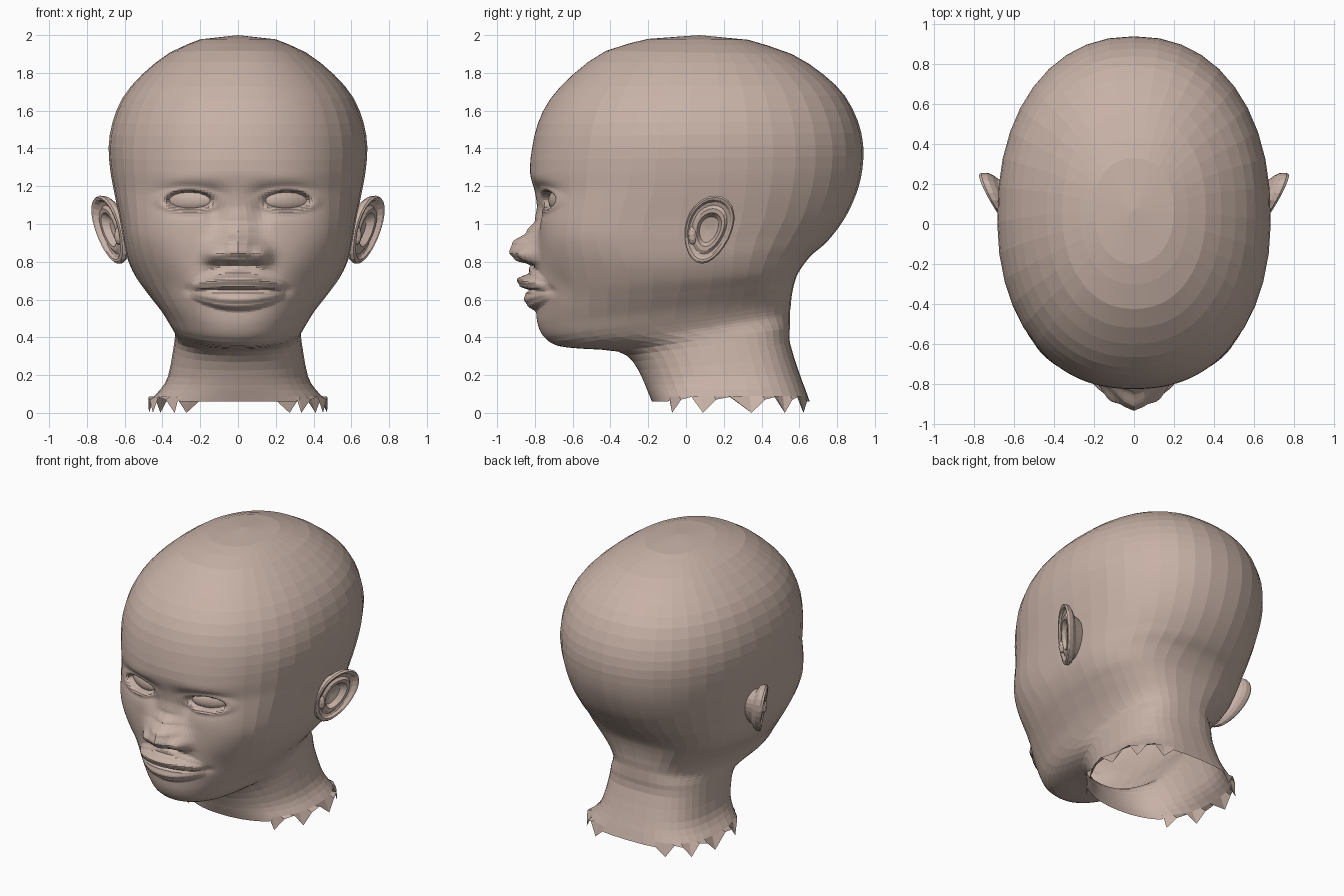
import bpy, bmesh, math
from math import sin, cos, pi, exp, sqrt
from mathutils import Vector, Matrix

cube = bpy.data.objects.get("Cube")
if cube:
    bpy.data.objects.remove(cube, do_unlink=True)

skin = bpy.data.materials.new("warm beige skin")
skin.use_nodes = True
skin.diffuse_color = (0.57, 0.44, 0.38, 1)
skin.node_tree.nodes["Principled BSDF"].inputs["Base Color"].default_value = skin.diffuse_color


def finish(name, bm):
    """Turn a bmesh into a flat shaded skin object."""
    bmesh.ops.recalc_face_normals(bm, faces=bm.faces)
    mesh = bpy.data.meshes.new(name)
    bm.to_mesh(mesh)
    bm.free()
    mesh.materials.append(skin)
    obj = bpy.data.objects.new(name, mesh)
    bpy.context.scene.collection.objects.link(obj)
    return obj


def bridge(bm, rings):
    """Join closed rings of vertices with quads."""
    for low, high in zip(rings, rings[1:]):
        n = len(low)
        for i in range(n):
            j = (i + 1) % n
            bm.faces.new((low[i], low[j], high[j], high[i]))


def fan(bm, ring, point):
    tip = bm.verts.new(point)
    for a, b in zip(ring, ring[1:] + ring[:1]):
        bm.faces.new((a, b, tip))


def smooth(t):
    t = max(0.0, min(1.0, t))
    return t * t * (3 - 2 * t)


def table(points, t):
    """Smooth lookup in a descending table of (position, value)."""
    for (a, va), (b, vb) in zip(points, points[1:]):
        if b <= t <= a:
            return va + (vb - va) * smooth((a - t) / (a - b))
    return 0.0


def bump(x, z, cx, cz, sx, sz):
    return exp(-((x - cx) / sx) ** 2 - ((z - cz) / sz) ** 2)


# Tilted rings from neck to crown: front y, z, back y, z, half width, widest y
RINGS = [
    (-.18, .06, .655, .06, .475, .25), (-.205, .12, .63, .13, .41, .23),
    (-.23, .18, .60, .21, .37, .21), (-.28, .27, .55, .37, .345, .18),
    (-.36, .325, .55, .45, .335, .15), (-.55, .34, .55, .50, .335, .06),
    (-.68, .355, .55, .53, .345, 0), (-.75, .40, .555, .57, .37, -.04),
    (-.785, .47, .56, .62, .41, -.03), (-.795, .56, .575, .69, .475, -.01),
    (-.80, .66, .60, .75, .535, .01), (-.79, .77, .66, .83, .58, .02),
    (-.785, .90, .75, .91, .605, .02), (-.785, 1.03, .84, 1.03, .627, .03),
    (-.80, 1.16, .905, 1.17, .655, .03), (-.826, 1.28, .935, 1.30, .677, .03),
    (-.815, 1.40, .938, 1.42, .685, .03), (-.785, 1.53, .91, 1.545, .665, .04),
    (-.72, 1.66, .84, 1.68, .61, .05), (-.60, 1.79, .73, 1.79, .51, .06),
    (-.425, 1.916, .56, 1.90, .36, .07), (-.20, 1.98, .33, 1.975, .2, .07),
]

NOSE = [(1.1, 0), (1.02, .015), (.96, .06), (.9, .135), (.85, .15),
        (.81, .12), (.78, .03), (.74, 0)]
LIPS = [(.79, 0), (.745, .035), (.707, .1), (.668, .08), (.65, .03),
        (.632, .05), (.6, .06), (.57, .045), (.53, 0)]
EYE_X, EYE_Z = .26, 1.125


def face_relief(x, z):
    """Forward push that models nose, lips, sockets and eyelids."""
    x = abs(x)
    width = .055 + .055 * smooth((1.08 - z) / .2)
    out = table(NOSE, z) * exp(-(x / width) ** 2)
    # nostril wings and openings
    out += .06 * bump(x, z, .125, .835, .05, .045)
    out -= .02 * bump(x, z, .065, .785, .035, .018)
    # lips narrowing to the mouth corners
    t = x / .25
    if t < 1:
        out += table(LIPS, .65 + (z - .65) / (1 - .6 * t * t)) * (1 - t * t) ** .85
    out -= .012 * bump(x, z, .26, .65, .03, .025)
    # hollow of the lower cheek
    out -= .015 * bump(x, z, .34, .67, .08, .08)
    # eye sockets, inner corners and brow
    out -= .055 * bump(x, z, .25, 1.135, .14, .07)
    out -= .03 * bump(x, z, .13, 1.08, .055, .09)
    out += .008 * bump(x, z, .25, 1.23, .16, .04)
    # eyelid rim and opening
    d = sqrt(((x - EYE_X) / .118) ** 2 + ((z - EYE_Z) / .046) ** 2)
    out += .014 * exp(-((d - 1.25) / .32) ** 2)
    out -= .05 * smooth((1.08 - d) / .3)
    return out


def spline(a, b, c, d, t):
    """Curve through four table rows, between b and c."""
    return [.5 * (2 * q + (r - p) * t + (2 * p - 5 * q + 4 * r - s) * t * t
                  + (3 * q - p - 3 * r + s) * t ** 3) for p, q, r, s in zip(a, b, c, d)]


# Columns are fine over the face and coarse over the rest
half = [.025 * i for i in range(30)]
half += [.75 + (pi - .75) * i / 15 for i in range(15)]
angles = half + [pi] + [-a for a in reversed(half[1:])]


def head_point(row, angle):
    yf, zf, yb, zb, w, yc = row
    c, s = cos(angle), sin(angle)
    # squarer sections at the cheeks in front and the neck behind
    if c > 0:
        e = 2 / (2.2 + .8 * exp(-((zf - .95) / .2) ** 2))
    else:
        e = 2 / (2.2 + .6 * smooth((.95 - zb) / .3))
    x = math.copysign(w * abs(s) ** e, s)
    y = yc + ((yf if c > 0 else yb) - yc) * abs(c) ** e
    z = zf + (zb - zf) * (y - yf) / (yb - yf)
    y -= face_relief(x, z) * smooth((-y - .3) / .2)
    return Vector((x, y, z))


# Head and neck
rows = []
last = len(RINGS) - 1
for i in range(last):
    four = [RINGS[max(0, min(last, i + k))] for k in (-1, 0, 1, 2)]
    steps = 12 if 7 <= i < 15 else 2
    rows += [spline(*four, k / steps) for k in range(steps)]
rows.append(RINGS[last])

bm = bmesh.new()
rings = [[bm.verts.new(head_point(r, a)) for a in angles] for r in rows]
# Torn lower edge of the neck
for i, (v, a) in enumerate(zip(rings[0], angles)):
    if .7 < abs(a) < 2.7:
        v.co.z = (0.0, .07, .085)[min(i, len(angles) - i) % 3]
bridge(bm, rings)
fan(bm, rings[-1], (0, .07, 2.0))
finish("head_and_neck", bm)

# Ear cross-section from the hollow over the rim to the root: radius, height
EAR = [(.2, -.03), (.38, -.025), (.5, .012), (.62, .014), (.72, -.004),
       (.82, .002), (.88, .025), (.95, .03), (1, .014), (.99, -.015),
       (.9, -.035), (.76, -.05), (.66, -.11)]


def ear_point(side, r, h, a):
    u = .14 * r * cos(a) * (1 + .15 * sin(a))
    v = .18 * r * sin(a)
    if r > .4 and h > 0:
        h *= .65 + .35 * cos(a - .5)
    x = .675 + .4 * u + h + .25 * v
    y = .12 + .9 * u + .2 * v
    return Vector((side * x, y, .97 + v))


# Ears and eyes, one of each per side
for side, label in ((1, "left"), (-1, "right")):
    bm = bmesh.new()
    turns = [2 * pi * i / 24 for i in range(24)]
    rings = [[bm.verts.new(ear_point(side, r, h, a)) for a in turns] for r, h in EAR]
    bridge(bm, rings)
    fan(bm, rings[0], ear_point(side, 0, -.035, 0))
    finish(label + "_ear", bm)

    # Small flap in front of the ear hollow
    bm = bmesh.new()
    place = Matrix.Translation((side * .63, .035, .94)) @ Matrix.Diagonal((.025, .025, .05, 1))
    bmesh.ops.create_icosphere(bm, subdivisions=2, radius=1, matrix=place)
    finish(label + "_ear_flap", bm)

    bm = bmesh.new()
    place = (Matrix.Translation((side * EYE_X, -.655, EYE_Z))
             @ Matrix.Rotation(side * math.radians(23), 4, "Z")
             @ Matrix.Diagonal((.14, .055, .065, 1)))
    bmesh.ops.create_uvsphere(bm, u_segments=24, v_segments=16, radius=1, matrix=place)
    finish(label + "_eyeball", bm)
